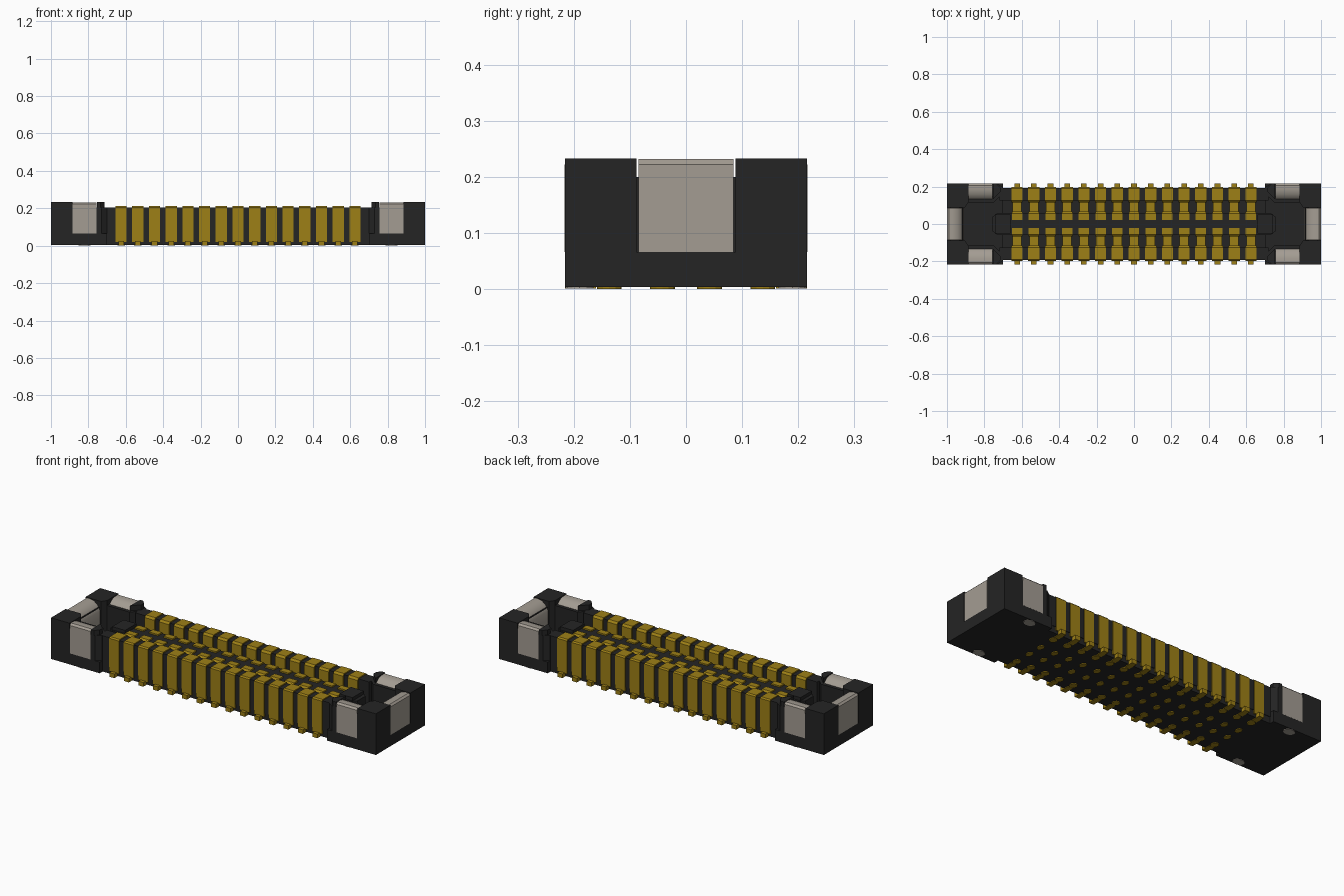
import bpy, bmesh
from mathutils import Matrix, Vector

cube = bpy.data.objects.get("Cube")
if cube:
    bpy.data.objects.remove(cube, do_unlink=True)


def material(name, rgb):
    m = bpy.data.materials.new(name)
    m.use_nodes = True
    m.diffuse_color = (*rgb, 1)
    m.node_tree.nodes["Principled BSDF"].inputs["Base Color"].default_value = (*rgb, 1)
    return m


BLACK = material("black plastic", (0.018, 0.018, 0.018))
GOLD = material("gold contact", (0.34, 0.215, 0.008))
STEEL = material("grey metal", (0.37, 0.335, 0.29))


def finish(name, bm, mat):
    bmesh.ops.recalc_face_normals(bm, faces=bm.faces)
    mesh = bpy.data.meshes.new(name)
    bm.to_mesh(mesh)
    bm.free()
    mesh.materials.append(mat)
    ob = bpy.data.objects.new(name, mesh)
    bpy.context.collection.objects.link(ob)
    return ob


def prism(bm, points, lo, hi, place):
    """Extrude a 2D outline from lo to hi; place maps (u, v, w) to (x, y, z)."""
    bottom = [bm.verts.new(place(u, v, lo)) for u, v in points]
    face = bm.faces.new(bottom)
    out = bmesh.ops.extrude_face_region(bm, geom=[face])["geom"]
    shift = Vector(place(0, 0, hi)) - Vector(place(0, 0, lo))
    bmesh.ops.translate(bm, vec=shift, verts=[g for g in out if isinstance(g, bmesh.types.BMVert)])


def box(bm, x0, x1, y0, y1, z0, z1):
    prism(bm, [(x0, y0), (x1, y0), (x1, y1), (x0, y1)], z0, z1, lambda u, v, w: (u, v, w))


def pad(bm, x, y, rx, ry, z0, z1):
    """Flat oval solder pad."""
    m = Matrix.Translation((x, y, (z0 + z1) / 2)) @ Matrix.Diagonal((rx, ry, z1 - z0, 1))
    bmesh.ops.create_cone(bm, cap_ends=True, segments=12, radius1=1, radius2=1, depth=1, matrix=m)


SIDES = (-1, 1)
PITCH, COUNT = 0.0893, 15
PINS = [(i - (COUNT - 1) / 2) * PITCH for i in range(COUNT)]

# Floor of the housing
bm = bmesh.new()
box(bm, -0.72, 0.72, -0.19, 0.19, 0.004, 0.05)
for s in SIDES:
    box(bm, *sorted((s * 0.7, s)), -0.216, 0.216, 0.004, 0.066)
finish("housing_floor", bm, BLACK)

# Long side rails
bm = bmesh.new()
for s in SIDES:
    box(bm, -0.72, 0.72, *sorted((s * 0.125, s * 0.193)), 0.04, 0.205)
finish("side_rails", bm, BLACK)

# Centre tongue with chamfered ends
bm = bmesh.new()
tongue = [(0.73, -0.06), (0.76, -0.035), (0.76, 0.035), (0.73, 0.06)]
tongue += [(-x, -y) for x, y in tongue]
prism(bm, tongue, 0.04, 0.172, lambda u, v, w: (u, v, w))
for s in SIDES:
    box(bm, *sorted((s * 0.66, s * 0.74)), -0.05, 0.05, 0.17, 0.19)
finish("centre_tongue", bm, BLACK)

# Raised end walls: two side arms with chamfered noses and a notched end wall
bm = bmesh.new()
arm = [(1, 0.216), (0.73, 0.216), (0.70, 0.195), (0.70, 0.165), (0.75, 0.115), (1, 0.115)]
clip_slot = [(0.886, 0.205), (0.755, 0.205), (0.755, 0.135), (0.886, 0.135)]
for sx in SIDES:
    for sy in SIDES:
        put = lambda u, v, w: (sx * u, sy * v, w)
        prism(bm, arm, 0.06, 0.205, put)
        # Upper part, split around the metal clip
        prism(bm, [(0.755, 0.216), (0.735, 0.216), (0.715, 0.195), (0.715, 0.17),
                   (0.755, 0.13)], 0.2, 0.233, put)
        prism(bm, [(1, 0.216), (0.886, 0.216), (0.886, 0.115), (0.905, 0.088), (1, 0.088)],
              0.06, 0.233, put)
    box(bm, *sorted((sx * 0.915, sx * 0.985)), -0.09, 0.09, 0.06, 0.2)
finish("end_walls", bm, BLACK)

# Metal clips folded over the end walls: (distance out, height)
bm = bmesh.new()
fold = [(0, 0.066), (0, 0.222), (-0.010, 0.2315), (-0.03, 0.2315), (-0.055, 0.226),
        (-0.078, 0.207), (-0.092, 0.18), (-0.092, 0.075), (-0.08, 0.075), (-0.08, 0.066)]
for s in SIDES:
    prism(bm, fold, -0.085, 0.085, lambda u, v, w: (s * (1 + u), w, v))
    for sy in SIDES:
        prism(bm, [(u * 1.05, v) for u, v in fold], 0.757, 0.884,
              lambda u, v, w: (s * w, sy * (0.2165 + u), v))
clips = finish("metal_clips", bm, STEEL)

# Metal feet under the ends
bm = bmesh.new()
for sx in SIDES:
    for sy in SIDES:
        pad(bm, sx * 0.82, sy * 0.19, 0.032, 0.025, 0.001, 0.01)
finish("metal_feet", bm, STEEL)

# Outer contacts folded over the rails, with solder tails and inner springs
rail_fold = [(0.197, 0.02), (0.197, 0.204), (0.190, 0.211), (0.125, 0.211),
             (0.115, 0.2), (0.115, 0.05), (0.13, 0.05), (0.13, 0.02)]
tongue_fold = [(0.067, 0.05), (0.067, 0.17), (0.057, 0.18), (0.022, 0.18), (0.022, 0.05)]
outer, inner, tails, pads = [bmesh.new() for _ in range(4)]
for x in PINS:
    for s in SIDES:
        side = lambda u, v, w: (w, s * u, v)
        prism(outer, rail_fold, x - 0.03, x + 0.03, side)
        prism(inner, tongue_fold, x - 0.028, x + 0.028, side)
        box(inner, x - 0.024, x + 0.024, *sorted((s * 0.06, s * 0.12)), 0.04, 0.07)
        box(tails, x - 0.015, x + 0.015, *sorted((s * 0.16, s * 0.216)), 0.001, 0.024)
        pad(pads, x, s * 0.137, 0.02, 0.022, 0, 0.006)
        pad(pads, x, s * 0.042, 0.016, 0.022, 0, 0.006)
finish("outer_contacts", outer, GOLD)
finish("tongue_contacts", inner, GOLD)
finish("solder_tails", tails, GOLD)
finish("contact_pads", pads, GOLD)

# Round the folds of the metal clips
bpy.context.view_layer.objects.active = clips
clips.select_set(True)
bpy.ops.object.shade_smooth_by_angle(angle=0.7)
